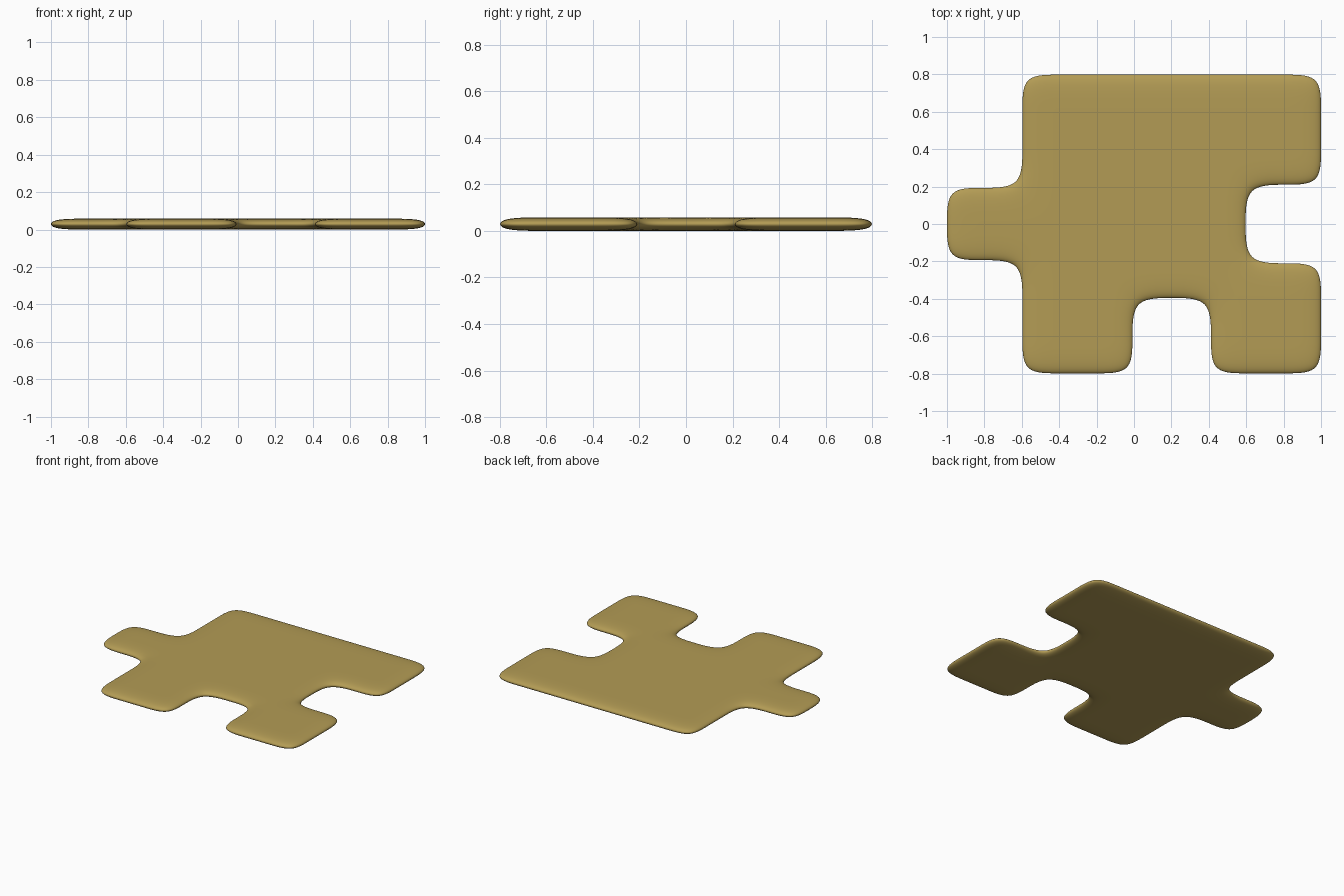
import bpy, bmesh

if "Cube" in bpy.data.objects:
    bpy.data.objects.remove(bpy.data.objects["Cube"])

CELL, THICK, GROW = 0.2, 0.058, 1.0084   # GROW offsets subdivision shrinkage

def filled(x, y):
    """True where a grid cell centre belongs to the piece."""
    tab = x < -0.6 and abs(y) < 0.2
    body = x > -0.6
    side_notch = x > 0.6 and abs(y) < 0.2
    front_notch = 0 < x < 0.4 and y < -0.4
    return tab or (body and not side_notch and not front_notch)

# Flat grid of square cells in the outline of the piece
bm = bmesh.new()
verts = {}

def vert(i, j):
    if (i, j) not in verts:
        verts[i, j] = bm.verts.new(((i * CELL - 1) * GROW, (j * CELL - 0.8) * GROW, 0))
    return verts[i, j]

for i in range(10):
    for j in range(8):
        if filled((i + 0.5) * CELL - 1, (j + 0.5) * CELL - 0.8):
            bm.faces.new([vert(i, j), vert(i + 1, j), vert(i + 1, j + 1), vert(i, j + 1)])

# Thickness
top = bmesh.ops.extrude_face_region(bm, geom=bm.faces[:])["geom"]
bmesh.ops.translate(bm, vec=(0, 0, THICK),
                    verts=[g for g in top if isinstance(g, bmesh.types.BMVert)])
bmesh.ops.recalc_face_normals(bm, faces=bm.faces[:])
mesh = bpy.data.meshes.new("puzzle_piece")
bm.to_mesh(mesh)
bm.free()

# Rounded, smooth surface
piece = bpy.data.objects.new("puzzle_piece", mesh)
bpy.context.collection.objects.link(piece)
mesh.shade_smooth()
sub = piece.modifiers.new("rounding", "SUBSURF")
sub.levels = sub.render_levels = 4

mat = bpy.data.materials.new("tan_card")
mat.diffuse_color = (0.45, 0.33, 0.09, 1)
mat.use_nodes = True
mat.node_tree.nodes["Principled BSDF"].inputs["Base Color"].default_value = mat.diffuse_color
mesh.materials.append(mat)
